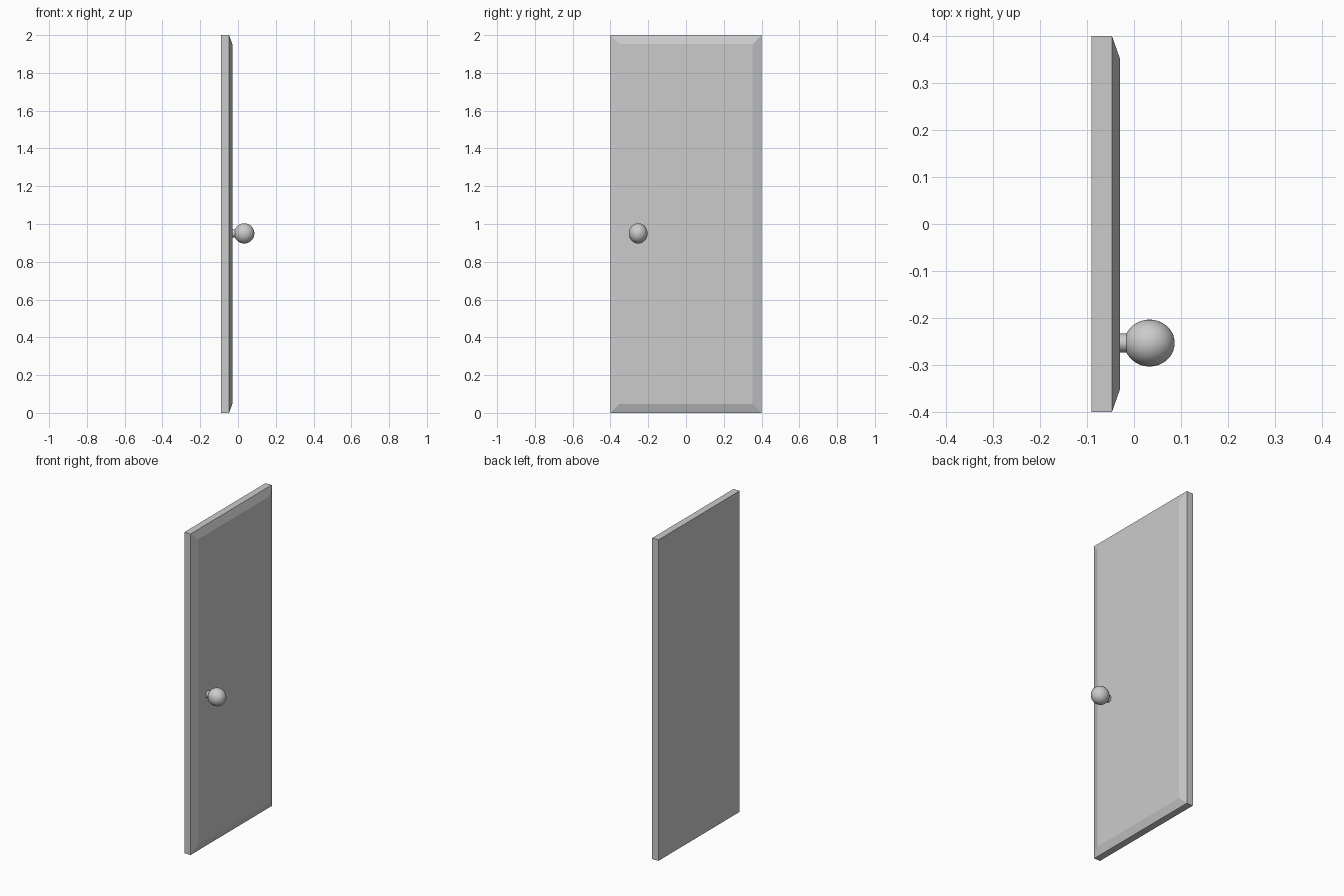
import bpy, bmesh
from math import pi, sin, cos, asin
from mathutils import Matrix

if "Cube" in bpy.data.objects:
    bpy.data.objects.remove(bpy.data.objects["Cube"])


def add_object(name, bm):
    bmesh.ops.recalc_face_normals(bm, faces=bm.faces[:])
    mesh = bpy.data.meshes.new(name)
    bm.to_mesh(mesh)
    bm.free()
    obj = bpy.data.objects.new(name, mesh)
    bpy.context.collection.objects.link(obj)
    return obj


# Door slab: three rectangular loops, the front one inset to form the chamfer
def door_panel(half_w, height, inset, x_back, x_edge, x_front):
    bm = bmesh.new()
    loops = []
    for x, d in ((x_back, 0), (x_edge, 0), (x_front, inset)):
        y, low, high = half_w - d, d, height - d
        corners = ((-y, low), (y, low), (y, high), (-y, high))
        loops.append([bm.verts.new((x, cy, cz)) for cy, cz in corners])
    for a, b in zip(loops, loops[1:]):
        for i in range(4):
            j = (i + 1) % 4
            bm.faces.new((a[i], a[j], b[j], b[i]))
    bm.faces.new(loops[0])
    bm.faces.new(loops[-1])
    return add_object("door_panel", bm)


# Knob: neck and ball in one lathed profile, turned about the x axis
def door_knob(location, radius, neck_radius, neck_start, squash_y):
    bm = bmesh.new()
    start = asin(neck_radius / radius)
    profile = [(neck_start, neck_radius)]
    rings = 24
    for i in range(rings + 1):
        t = start + (pi - start) * i / rings
        profile.append((-radius * cos(t), radius * sin(t)))
    verts = [bm.verts.new((x, 0, max(r, 0))) for x, r in profile]
    edges = [bm.edges.new(pair) for pair in zip(verts, verts[1:])]
    bmesh.ops.spin(bm, geom=verts + edges, cent=(0, 0, 0), axis=(1, 0, 0),
                   angle=2 * pi, steps=40, use_duplicate=False)
    bmesh.ops.remove_doubles(bm, verts=bm.verts[:], dist=1e-5)
    bmesh.ops.holes_fill(bm, edges=bm.edges[:], sides=0)
    bmesh.ops.transform(bm, verts=bm.verts[:],
                        matrix=Matrix.Diagonal((1, squash_y, 1, 1)))
    obj = add_object("door_knob", bm)
    obj.location = location
    bpy.context.view_layer.objects.active = obj
    obj.select_set(True)
    bpy.ops.object.shade_smooth_by_angle()
    obj.select_set(False)
    return obj


door_panel(0.4, 2.0, 0.048, -0.09, -0.047, -0.03)
door_knob((0.033, -0.253, 0.95), 0.0535, 0.0215, -0.065, 0.93)
